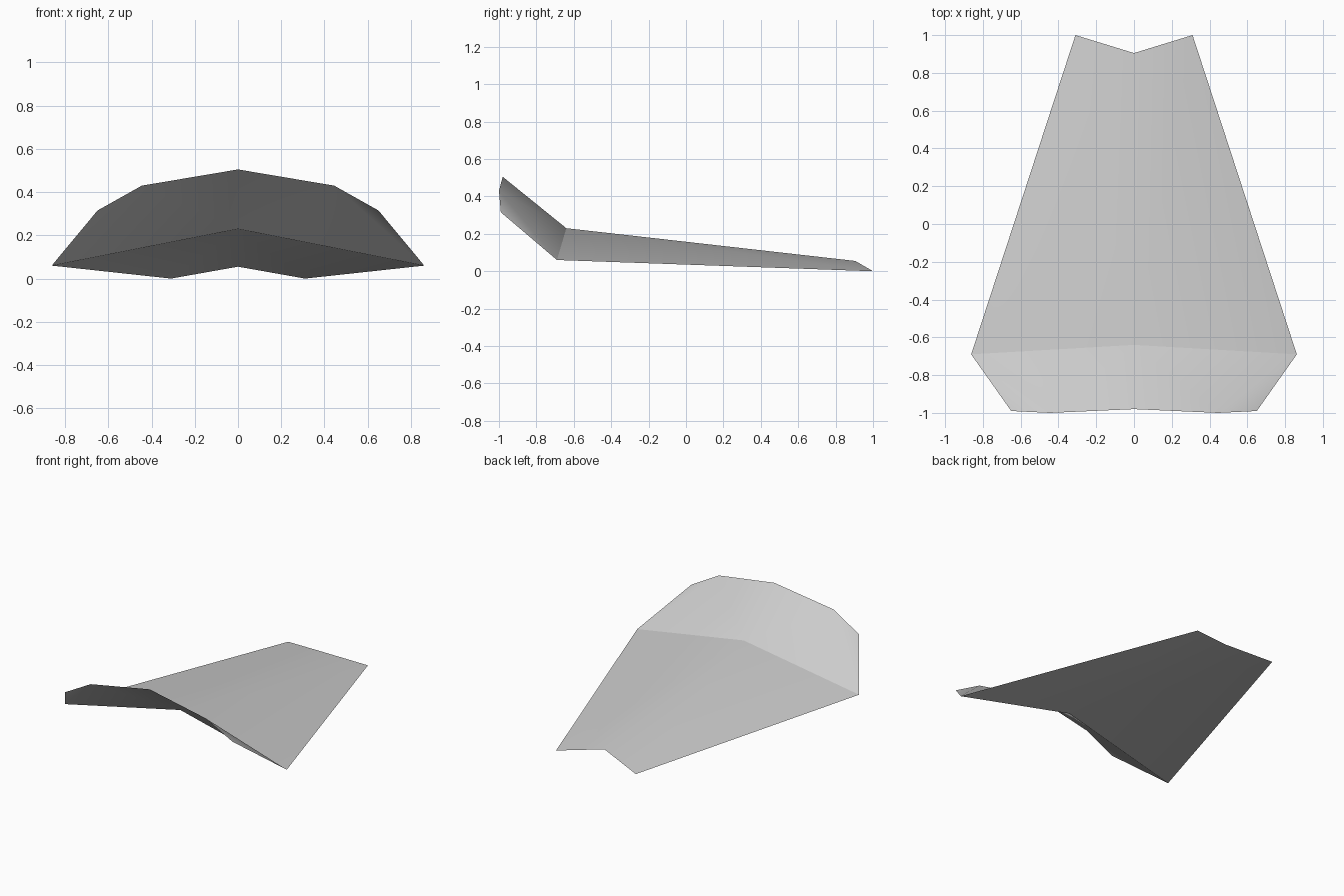
import bpy
import math

cube = bpy.data.objects.get("Cube")
if cube:
    bpy.data.objects.remove(cube, do_unlink=True)

# Plain light grey for the whole sheet
grey = bpy.data.materials.new("light grey")
grey.use_nodes = True
colour = (0.6, 0.6, 0.6, 1.0)
grey.diffuse_color = colour
grey.node_tree.nodes["Principled BSDF"].inputs["Base Color"].default_value = colour

# Left half of the folded sheet
points = [
    (0.00, -0.64, 0.23),   # 0 fold, centre
    (0.862, -0.69, 0.06),  # 1 fold, outer corner
    (0.31, 1.00, 0.00),    # 2 tail tip
    (0.00, 0.905, 0.055),  # 3 tail notch
    (0.00, -0.98, 0.505),  # 4 lip, centre
    (0.445, -1.00, 0.43),  # 5 lip, middle
    (0.65, -0.99, 0.315),  # 6 lip, outer
]
faces = [
    (0, 1, 2), (0, 2, 3),             # long tapering panel
    (4, 5, 0), (0, 5, 1), (5, 6, 1),  # upturned front lip
]
mesh = bpy.data.meshes.new("folded_panel")
mesh.from_pydata(points, [], faces)
mesh.materials.append(grey)
panel = bpy.data.objects.new("folded_panel", mesh)
bpy.context.collection.objects.link(panel)

# Smooth along the ridge, sharp at the fold
bpy.ops.object.select_all(action='DESELECT')
panel.select_set(True)
bpy.context.view_layer.objects.active = panel
bpy.ops.object.shade_smooth_by_angle(angle=math.radians(30))

# Right half
mirror = panel.modifiers.new("mirror", 'MIRROR')
mirror.use_axis[0] = True
mirror.use_clip = True
